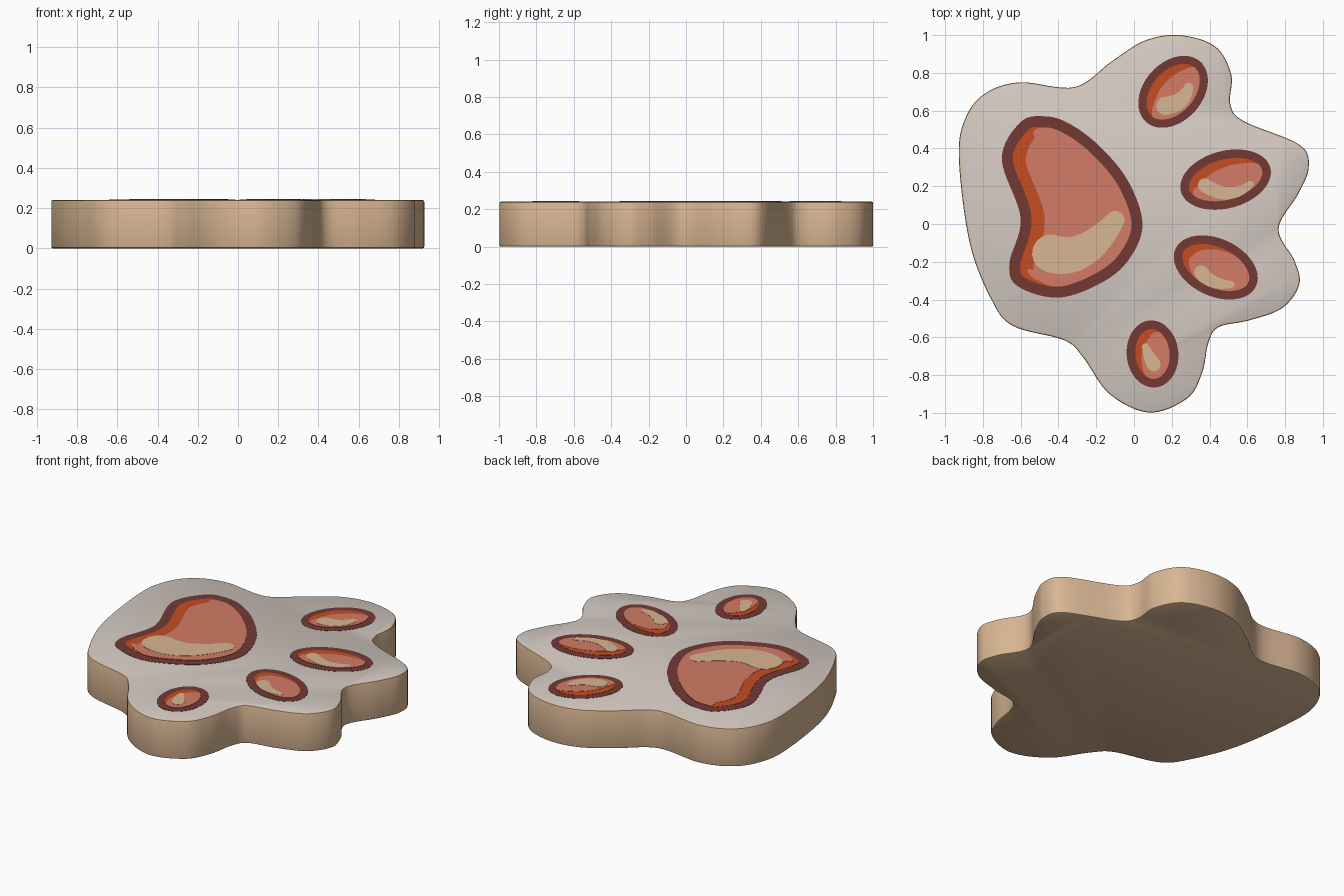
import bpy, bmesh, math
from mathutils import Vector

if "Cube" in bpy.data.objects:
    bpy.data.objects.remove(bpy.data.objects["Cube"])

H = 0.24  # body thickness


def material(name, code):
    m = bpy.data.materials.new(name)
    rgb = [int(code[i:i + 2], 16) / 255 for i in (0, 2, 4)]
    m.diffuse_color = (*[((c + 0.055) / 1.055) ** 2.4 for c in rgb], 1)
    m.use_nodes = True
    m.node_tree.nodes["Principled BSDF"].inputs["Base Color"].default_value = m.diffuse_color
    return m


tan = material("tan", "D8B693")
grey = material("warm grey", "D4CAC2")
dark = material("dark maroon", "733A34")
orange = material("burnt orange", "C64D24")
salmon = material("salmon", "D37C66")


def smooth_loop(pts, steps=6):
    """Closed Catmull-Rom curve, counter-clockwise (points are given clockwise)."""
    p = [Vector(q) for q in reversed(pts)]
    n, out = len(p), []
    for i in range(n):
        a, b, c, d = p[i - 1], p[i], p[(i + 1) % n], p[(i + 2) % n]
        for s in range(steps):
            t = s / steps
            out.append(0.5 * (2 * b + (c - a) * t + (2 * a - 5 * b + 4 * c - d) * t * t
                              + (3 * b - a - 3 * c + d) * t ** 3))
    return out


def ellipse(cx, cy, a, b, degrees, n=48):
    """Slightly squared oval turned by an angle."""
    w, out = math.radians(degrees), []
    for i in range(n):
        t = 2 * math.pi * i / n
        x, y = a * math.cos(t), b * math.sin(t)
        out.append(Vector((cx + x * math.cos(w) - y * math.sin(w),
                           cy + x * math.sin(w) + y * math.cos(w))))
    return out


def stroke(start, mid, end, r, n=14):
    """Outline of a bent brush stroke that tapers towards its end."""
    a, m, b = Vector(start), Vector(mid), Vector(end)
    c = 2 * m - (a + b) / 2
    left, right = [], []
    for i in range(n + 1):
        t = i / n
        p = a * (1 - t) ** 2 + c * 2 * t * (1 - t) + b * t * t
        d = ((c - a) * (1 - t) + (b - c) * t).normalized()
        s = Vector((-d.y, d.x)) * r * (1 - 0.5 * t * t)
        left.append(p + s)
        right.append(p - s)

    def cap(p, q):  # half circle from p to q, counter-clockwise
        o, v = (p + q) / 2, (p - q) / 2
        u = Vector((-v.y, v.x))
        return [o + v * math.cos(k * math.pi / 8) + u * math.sin(k * math.pi / 8)
                for k in range(1, 8)]
    return right + cap(right[-1], left[-1]) + left[::-1] + cap(left[0], right[0])


def inset(loop, amount, extra=0, direction=(0, 0)):
    """Move a loop inwards, further on the side that faces the direction."""
    d, n, out = Vector(direction), len(loop), []
    for i in range(n):
        t = (loop[(i + 1) % n] - loop[i - 1]).normalized()
        normal = Vector((t.y, -t.x))
        out.append(loop[i] - normal * (amount + extra * max(0, normal.dot(d))))
    return out


def loft(name, rings, side_mat, top_mat):
    """Skin a stack of (loop, z) rings and cap both ends."""
    bm = bmesh.new()
    rows = [[bm.verts.new((p.x, p.y, z)) for p in loop] for loop, z in rings]
    n = len(rows[0])
    for lo, hi in zip(rows, rows[1:]):
        for i in range(n):
            j = (i + 1) % n
            bm.faces.new((lo[i], lo[j], hi[j], hi[i])).smooth = True
    bm.faces.new(rows[0][::-1])
    bm.faces.new(rows[-1]).material_index = 1
    me = bpy.data.meshes.new(name)
    bm.to_mesh(me)
    bm.free()
    me.materials.append(side_mat)
    me.materials.append(top_mat)
    me.set_sharp_from_angle(angle=math.radians(32))
    bpy.context.collection.objects.link(bpy.data.objects.new(name, me))


def plate(name, loop, level, mat):
    loft(name, [(loop, H - 0.001), (loop, H + 0.0013 * level)], mat, mat)


def pad(name, loop, rim, shade, side, shine):
    """Dark rim, orange shadow on one side, salmon fill and a highlight."""
    plate(name + "_rim", loop, 1, dark)
    plate(name + "_shadow", inset(loop, rim), 2, orange)
    plate(name + "_fill", inset(loop, rim, shade, side), 3, salmon)
    plate(name + "_highlight", shine, 4, tan)


# Paw-shaped body with a slightly softened rim
body = smooth_loop([
    (.24, 1), (.43, .94), (.515, .79), (.51, .635), (.58, .545), (.875, .42),
    (.925, .3), (.87, .16), (.765, -.025), (.85, -.195), (.875, -.32), (.785, -.445),
    (.61, -.51), (.45, -.545), (.395, -.625), (.36, -.79), (.28, -.925), (.08, -.998),
    (-.13, -.9), (-.27, -.705), (-.37, -.615), (-.64, -.54), (-.755, -.4), (-.87, -.1),
    (-.927, .345), (-.895, .555), (-.79, .69), (-.605, .75), (-.315, .725), (-.12, .86),
    (.055, .97)], 8)
low, high = inset(body, .008), inset(body, .002)
loft("paw_body", [(low, 0), (high, .003), (body, .009),
                  (body, H - .009), (high, H - .003), (low, H)], tan, grey)

# Large palm pad
palm = smooth_loop([
    (-.47, .57), (-.34, .53), (-.18, .41), (-.03, .225), (.045, 0), (-.025, -.185),
    (-.17, -.31), (-.4, -.39), (-.615, -.33), (-.66, -.21), (-.6, .03), (-.7, .345),
    (-.6, .54)], 8)
pad("palm_pad", palm, .058, .07, (-1, .1),
    stroke((-.44, -.155), (-.27, -.14), (-.1, .02), .1))

# Four toe pads
upper_left = (-.8, .6)
pad("upper_toe_pad", ellipse(.207, .7, .215, .155, 48), .043, .05, upper_left,
    stroke((.165, .625), (.245, .655), (.29, .725), .048))
pad("upper_middle_toe_pad", ellipse(.485, .235, .245, .152, 15), .045, .055, upper_left,
    stroke((.375, .205), (.5, .163), (.615, .21), .037))
pad("lower_middle_toe_pad", ellipse(.433, -.23, .235, .152, -25), .045, .055, upper_left,
    stroke((.355, -.255), (.42, -.305), (.515, -.32), .037))
pad("lower_toe_pad", ellipse(.098, -.688, .178, .137, 95), .046, .045, upper_left,
    stroke((.105, -.745), (.085, -.71), (.06, -.65), .036))
